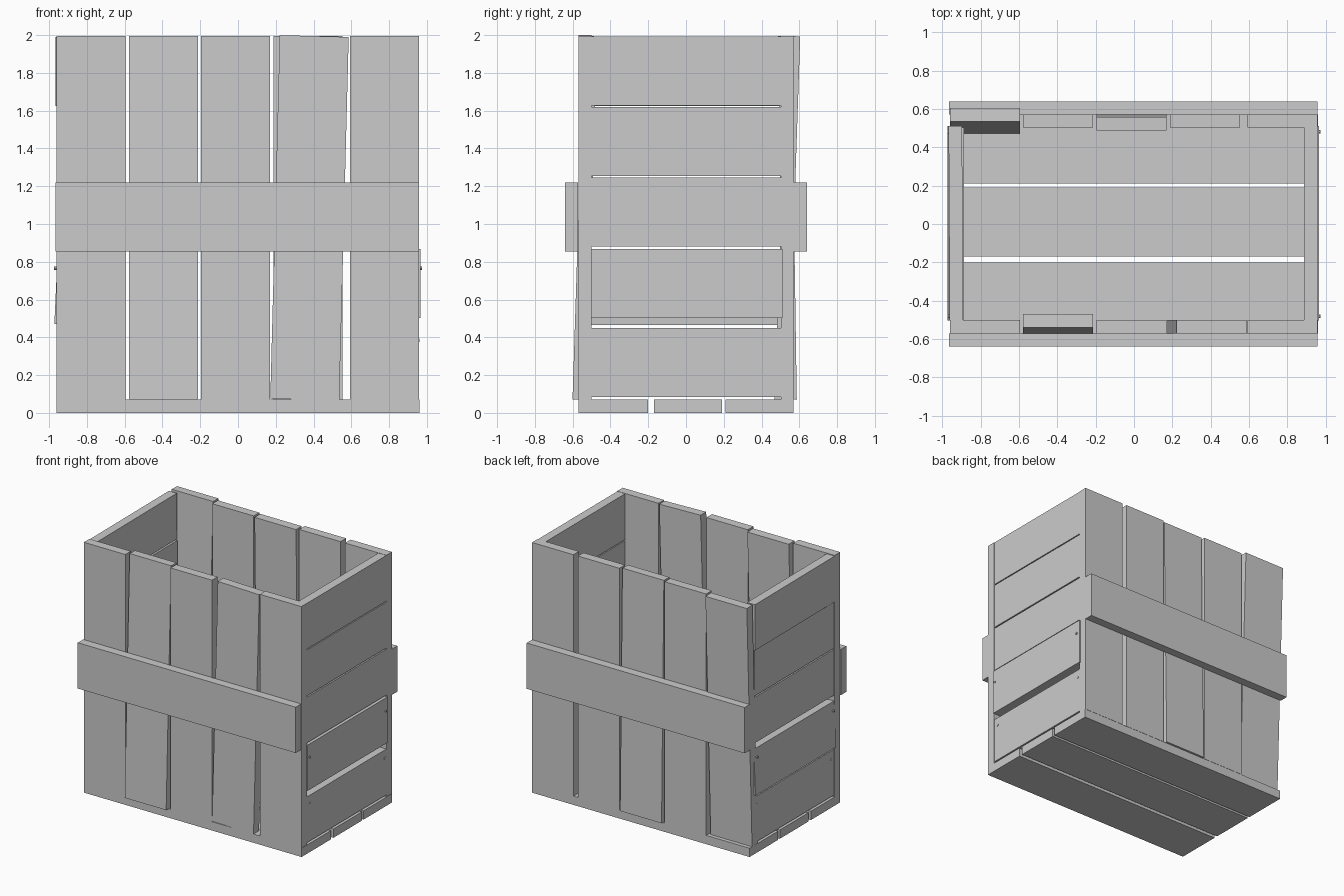
import bpy
import math
from mathutils import Matrix

cube = bpy.data.objects.get("Cube")
if cube:
    bpy.data.objects.remove(cube, do_unlink=True)

wood = bpy.data.materials.new("plain_grey")
wood.use_nodes = True
GREY = (0.6, 0.6, 0.6, 1)
wood.diffuse_color = GREY
wood.node_tree.nodes["Principled BSDF"].inputs["Base Color"].default_value = GREY


def board(name, xs, ys, zs, rot=(0, 0, 0)):
    """Box spanning the given ranges, turned about its own centre."""
    spans = (xs, ys, zs)
    bpy.ops.mesh.primitive_cube_add(size=1, location=[sum(s) / 2 for s in spans], rotation=rot)
    ob = bpy.context.object
    ob.name = name
    ob.data.transform(Matrix.Diagonal([s[1] - s[0] for s in spans] + [1]))
    ob.data.materials.append(wood)
    return ob


def nail(name, x, y, z):
    bpy.ops.mesh.primitive_cylinder_add(vertices=8, radius=0.009, depth=0.04,
                                        location=(x, y, z), rotation=(0, math.pi / 2, 0))
    ob = bpy.context.object
    ob.name = name
    ob.data.materials.append(wood)


WIDE = 0.365          # board width
THICK = 0.07          # board thickness
FLOOR, TOP = 0.07, 1.995

# Floor boards
for i, (a, b) in enumerate([(-0.57, -0.2), (-0.17, 0.19), (0.21, 0.57)]):
    board(f"floor_board_{i + 1}", (-0.96, 0.96), (a, b), (0, FLOOR))

# Upright planks: left edge, lean about x, lean about y
front = [(-0.96, 0, 0), (-0.578, -0.032, 0), (-0.195, 0, 0), (0.196, 0, 0.026), (0.592, 0, 0)]
back = [(-0.96, -0.034, 0), (-0.578, 0, 0), (-0.195, 0.015, 0), (0.188, 0, 0), (0.592, 0, 0)]
for side, planks, y in (("front", front, -0.535), ("back", back, 0.537)):
    for i, (x, lean_x, lean_y) in enumerate(planks):
        board(f"{side}_plank_{i + 1}", (x, x + WIDE), (y - THICK / 2, y + THICK / 2),
              (FLOOR, TOP), (lean_x, lean_y, 0))

# Battens across the front and back
for side, s in (("front", -1), ("back", 1)):
    board(f"{side}_batten", (-0.965, 0.957), sorted((s * 0.572, s * 0.64)), (0.855, 1.22))

# Horizontal end boards: bottom edge, outward shift, lean about y, turn about z
left_end = [(0.085, 0, 0, 0), (0.503, 0.01, 0, 0), (0.88, 0, 0, 0),
            (1.255, 0, 0, 0), (1.628, 0, 0, 0)]
right_end = [(0.085, 0, 0, 0), (0.468, 0.008, 0.045, 0), (0.88, 0, 0, 0),
             (1.255, 0, 0, 0), (1.625, 0.008, 0, 0.006)]
for side, s, boards in (("left", 1, left_end), ("right", -1, right_end)):
    for i, (z, out, lean, turn) in enumerate(boards):
        x = s * (0.921 + out)
        slip = 0.01 if out else 0
        board(f"{side}_end_board_{i + 1}", (x - THICK / 2, x + THICK / 2),
              (-0.502, 0.502 + slip), (z, z + WIDE), (0, lean, turn))

# Nails in the loose end boards
for side, s in (("left", 1), ("right", -1)):
    for i, (x, y, z) in enumerate([(0.953, -0.48, 0.765), (0.953, 0.48, 0.765),
                                   (0.94, -0.46, 0.385), (0.94, 0.48, 0.385)]):
        nail(f"{side}_nail_{i + 1}", s * x, y, z)
